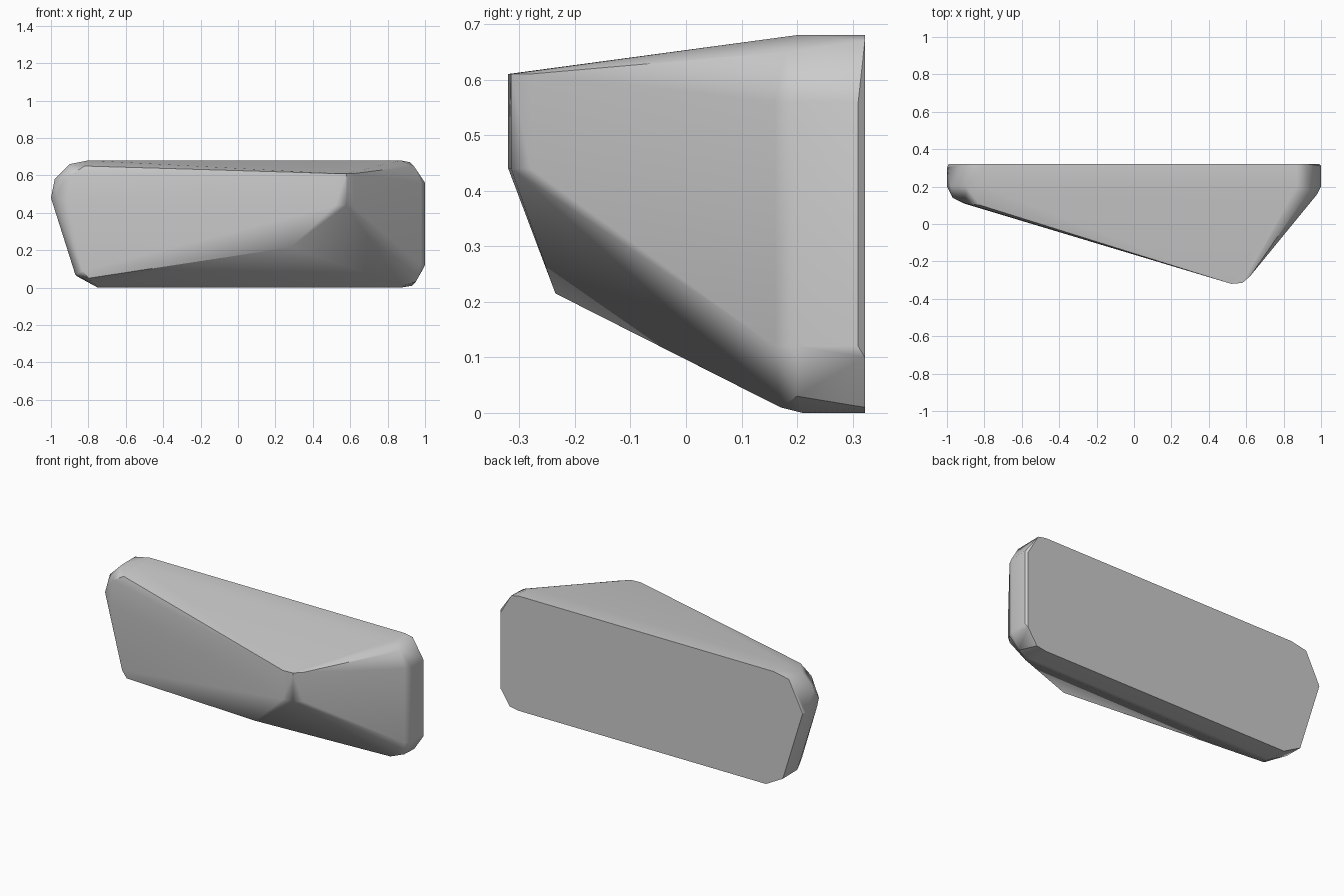
import bpy, bmesh, math

default_cube = bpy.data.objects.get("Cube")
if default_cube:
    bpy.data.objects.remove(default_cube, do_unlink=True)


def make_material(name, colour):
    material = bpy.data.materials.new(name)
    material.use_nodes = True
    material.diffuse_color = colour
    shader = material.node_tree.nodes["Principled BSDF"]
    shader.inputs["Base Color"].default_value = colour
    return material


def hull_object(name, points, material, sharp_angle):
    """Wrap corner points in a convex, smooth-shaded solid."""
    bm = bmesh.new()
    for point in points:
        bm.verts.new(point)
    result = bmesh.ops.convex_hull(bm, input=bm.verts[:])
    loose = {v for v in result["geom_interior"] if isinstance(v, bmesh.types.BMVert)}
    bmesh.ops.delete(bm, geom=list(loose), context="VERTS")
    bmesh.ops.dissolve_limit(bm, angle_limit=math.radians(2),
                             verts=bm.verts[:], edges=bm.edges[:])
    bmesh.ops.recalc_face_normals(bm, faces=bm.faces[:])
    mesh = bpy.data.meshes.new(name)
    bm.to_mesh(mesh)
    bm.free()
    mesh.materials.append(material)
    solid = bpy.data.objects.new(name, mesh)
    bpy.context.collection.objects.link(solid)
    bpy.context.view_layer.objects.active = solid
    solid.select_set(True)
    bpy.ops.object.shade_smooth_by_angle(angle=math.radians(sharp_angle))
    # Large faces keep their flat look between the soft bevels
    weighted = solid.modifiers.new("Face weighted shading", "WEIGHTED_NORMAL")
    weighted.keep_sharp = True
    return solid


# Flat back outline, as x and z
back_y = 0.322
back_outline = [(-.8, .68), (.87, .68), (.92, .67), (.99, .55), (.99, .1),
                (.93, .01), (.87, 0), (-.75, 0), (-.86, .06), (-.99, .48), (-.9, .66)]
back = [(x, back_y, z) for x, z in back_outline]

# Long top and bottom edges with their softened corners
top_rim = [(-.8, .2, .68), (.87, .2, .68), (.94, .18, .65),
           (-.9, .2, .66), (-.82, .1, .65)]
bottom_rim = [(.87, .21, 0), (.88, .17, .01), (.95, .2, .03),
              (-.75, .21, 0), (-.76, .16, .015), (-.8, .1, .05)]

# Upright end on the left, slanted end on the right
left_end = [(x, y, z) for x, y in [(1, .31), (1, .2), (.98, .16)] for z in (.12, .56)]
right_end = [(-1, .3, .48), (-1, .2, .48), (-.97, .14, .5), (-.98, .2, .58),
             (-.9, .11, .6), (-.91, .11, .45), (-.87, .2, .07), (-.83, .1, .09)]

# Blunt nose and the chin below it
nose = [(x, y, z) for x, y in [(.52, -.32), (.58, -.315), (.62, -.28)] for z in (.44, .61)]
chin = [(.28, -.235, .215)]

stone = make_material("stone grey", (.6, .6, .6, 1))
hull_object("rock_slab", back + top_rim + bottom_rim + left_end + right_end + nose + chin,
            stone, 35)
